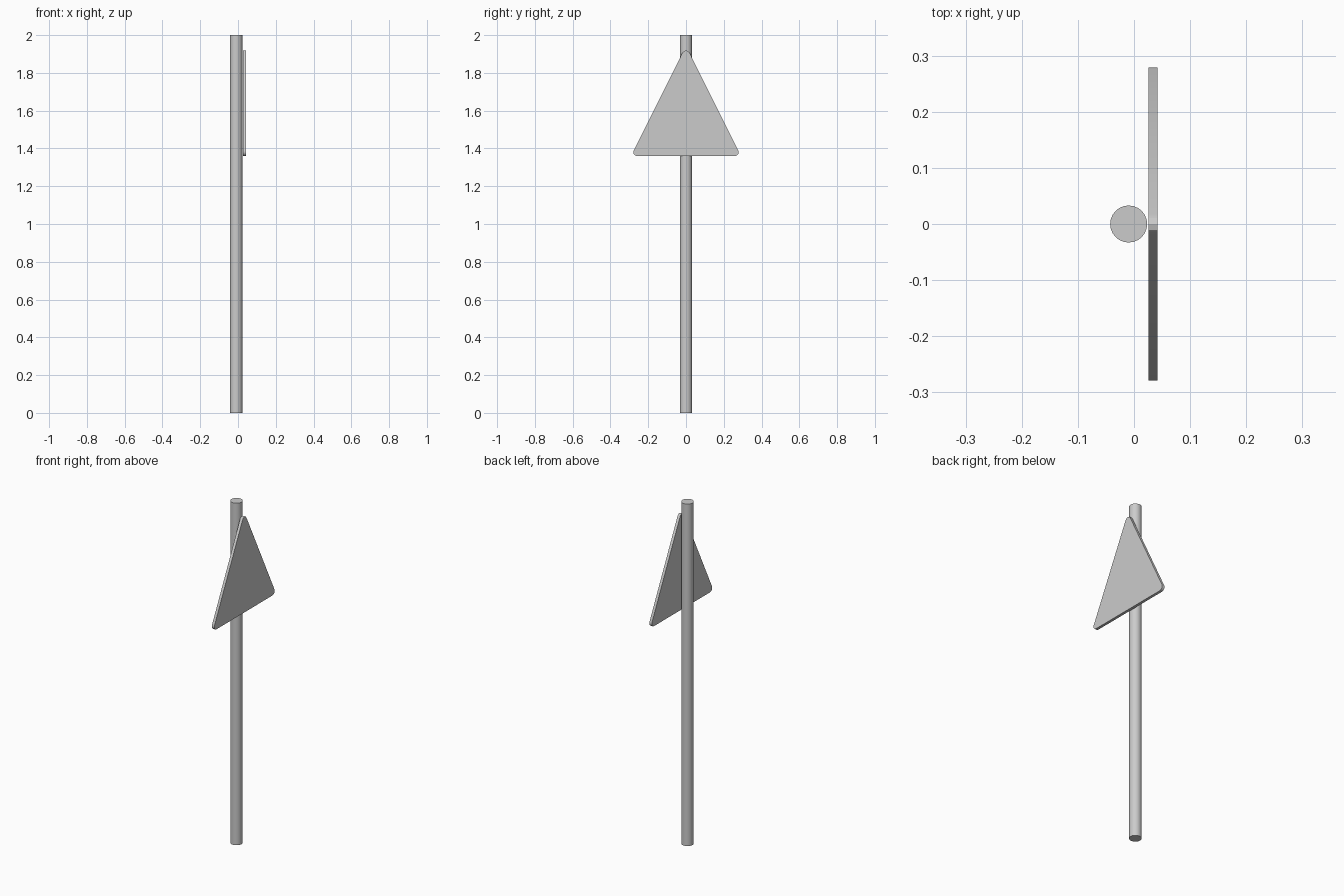
import bpy, bmesh
from math import cos, sin, radians, atan2

if "Cube" in bpy.data.objects:
    bpy.data.objects.remove(bpy.data.objects["Cube"])


def finish(obj):
    bpy.ops.object.select_all(action='DESELECT')
    bpy.context.view_layer.objects.active = obj
    obj.select_set(True)
    bpy.ops.object.shade_smooth_by_angle(angle=radians(30))


# Round post
bpy.ops.mesh.primitive_cylinder_add(vertices=24, radius=0.033, depth=2.0,
                                    location=(-0.0095, 0, 1.0))
post = bpy.context.object
post.name = "post"
finish(post)

# Triangular sign plate with rounded corners, facing +x
HALF, BOTTOM, TOP, R, STEPS = 0.279, 1.36, 1.919, 0.02, 4
X_BACK, X_FRONT = 0.026, 0.042
centres = [(HALF - R, BOTTOM + R), (0, TOP - R), (-HALF + R, BOTTOM + R)]
side = atan2(HALF - R, TOP - BOTTOM - 2 * R)   # normal of the sloping edge
right, left = side, radians(180) - side
arcs = [(radians(-90), right), (right, left), (left, radians(270))]

bm = bmesh.new()
outline = []
for (y, z), (a0, a1) in zip(centres, arcs):
    for i in range(STEPS + 1):
        a = a0 + (a1 - a0) * i / STEPS
        outline.append(bm.verts.new((X_BACK, y + R * cos(a), z + R * sin(a))))
face = bm.faces.new(outline)
ext = bmesh.ops.extrude_face_region(bm, geom=[face], use_keep_orig=True)
bmesh.ops.translate(bm, vec=(X_FRONT - X_BACK, 0, 0),
                    verts=[v for v in ext["geom"] if isinstance(v, bmesh.types.BMVert)])
bmesh.ops.recalc_face_normals(bm, faces=bm.faces)
mesh = bpy.data.meshes.new("sign_plate")
bm.to_mesh(mesh)
bm.free()
plate = bpy.data.objects.new("sign_plate", mesh)
bpy.context.collection.objects.link(plate)
finish(plate)
